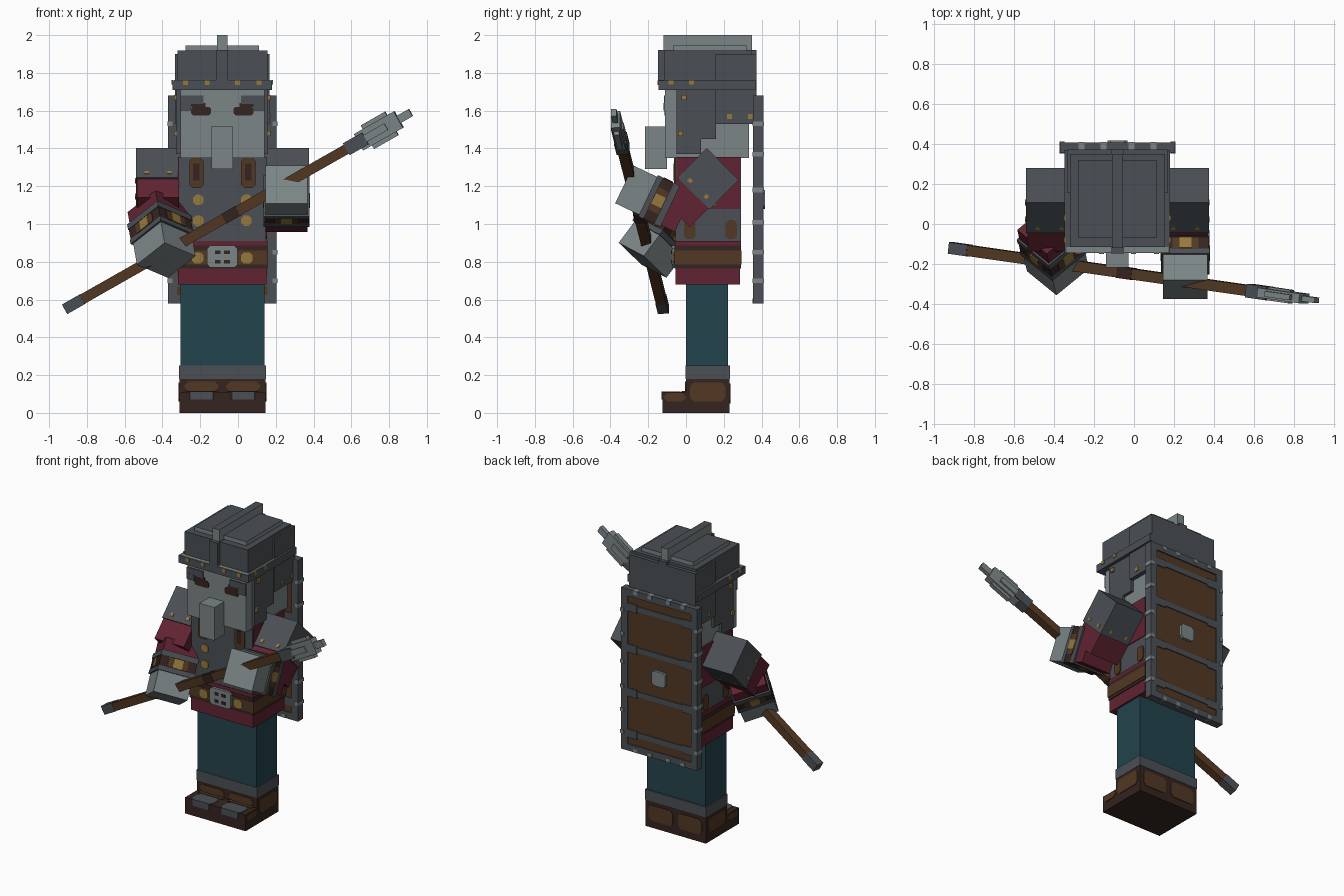
import bpy
import bmesh
from mathutils import Matrix, Vector

default_cube = bpy.data.objects.get("Cube")
if default_cube:
    bpy.data.objects.remove(default_cube, do_unlink=True)


def make_material(name, red, green, blue):
    material = bpy.data.materials.new(name)
    material.use_nodes = True
    material.diffuse_color = (red, green, blue, 1)
    shader = material.node_tree.nodes["Principled BSDF"]
    shader.inputs["Base Color"].default_value = (red, green, blue, 1)
    shader.inputs["Roughness"].default_value = 0.9
    return material


steel = make_material("dark steel", .07, .08, .09)
pale = make_material("pale steel", .2, .235, .24)
maroon = make_material("maroon cloth", .12, .017, .032)
teal = make_material("teal cloth", .017, .056, .075)
brown = make_material("brown leather", .085, .04, .017)
dark = make_material("dark leather", .035, .018, .014)
gold = make_material("gold", .3, .19, .045)

CENTRE = -.083  # the body stands left of the origin
BODY = Matrix.Translation((CENTRE, 0, 0))


def box(name, xs, ys, zs, material, frame=BODY, side_material=None, corner=0, corner_axis=1):
    """Box given by its ranges in a local frame, optionally with cut corners."""
    bm = bmesh.new()
    bmesh.ops.create_cube(bm, size=1)
    for vert in bm.verts:
        vert.co = [r[0] if c < 0 else r[1] for c, r in zip(vert.co, (xs, ys, zs))]
    if corner:
        edges = [e for e in bm.edges
                 if abs((e.verts[0].co - e.verts[1].co).normalized()[corner_axis]) > .9]
        bmesh.ops.bevel(bm, geom=edges, offset=corner, segments=1, affect='EDGES')
    bm.normal_update()
    if side_material:
        for face in bm.faces:
            face.material_index = 0 if abs(face.normal.z) > .5 else 1
    bm.transform(frame)
    mesh = bpy.data.meshes.new(name)
    bm.to_mesh(mesh)
    bm.free()
    mesh.materials.append(material)
    if side_material:
        mesh.materials.append(side_material)
    part = bpy.data.objects.new(name, mesh)
    bpy.context.collection.objects.link(part)
    return part


def block(name, half, ys, zs, material, **options):
    """Box centred on the body."""
    return box(name, (-half, half), ys, zs, material, **options)


def pair(name, xs, ys, zs, material, **options):
    """Box and its mirror image across the body."""
    box("left_" + name, xs, ys, zs, material, **options)
    box("right_" + name, (-xs[1], -xs[0]), ys, zs, material, **options)


def local_frame(origin, x_axis, z_axis):
    z = Vector(z_axis).normalized()
    x = Vector(x_axis)
    x = (x - z * x.dot(z)).normalized()
    rotation = Matrix((x, z.cross(x), z)).transposed().to_4x4()
    return Matrix.Translation(origin) @ rotation


# Boots and legs
block("boots", .228, (0, .23), (0, .18), dark)
block("boot_toes", .228, (-.125, .001), (0, .11), dark)
block("boot_cuffs", .23, (-.003, .232), (.18, .25), steel)
block("legs", .222, (0, .223), (.25, .7), teal)
pair("instep_patch", (.02, .2), (-.005, .01), (.115, .165), brown, corner=.02)
pair("toe_cap", (.03, .19), (-.129, -.03), (.07, .114), steel, corner=.02, corner_axis=2)
pair("toe_patch", (.02, .2), (-.025, .005), (.1, .115), brown)
pair("heel_patch", (.02, .2), (.22, .235), (.05, .155), brown, corner=.02)
pair("ankle_patch", (.225, .233), (.02, .21), (.06, .16), brown, corner=.02, corner_axis=0)
pair("toe_side_patch", (.225, .233), (-.12, 0), (.06, .105), brown, corner=.02, corner_axis=0)

# Torso, skirt and belt
block("skirt", .235, (-.055, .285), (.68, .77), maroon)
block("belt", .24, (-.06, .292), (.765, .885), dark)
block("belt_band", .243, (-.063, .295), (.785, .86), brown)
block("waist_cloth", .238, (-.058, .29), (.885, .91), maroon)
block("breastplate", .23, (-.055, .29), (.91, 1.355), steel)
pair("side_cloth", (.225, .235), (-.05, .285), (1.08, 1.356), maroon)
pair("chest_strap", (.1, .175), (-.063, -.05), (1.19, 1.35), brown, corner=.018)
pair("chest_strap_core", (.12, .155), (-.067, -.05), (1.23, 1.32), dark)
for height in (.99, 1.1):
    pair("chest_button", (.1, .155), (-.062, -.05), (height, height + .055), gold, corner=.015)
for y in (.02, .24):
    pair("side_strap", (.225, .236), (y - .03, y + .03), (.92, 1.02), brown, corner=.015, corner_axis=0)
pair("belt_stud", (.1, .16), (-.068, -.06), (.79, .85), gold, corner=.015)
block("buckle", .08, (-.075, -.05), (.77, .885), pale, corner=.015)
for height in (.8, .85):
    pair("buckle_slot", (.01, .04), (-.079, -.07), (height - .01, height + .01), dark)

# Head and face
block("head", .222, (-.11, .334), (1.35, 1.9), pale)
block("nose", .056, (-.217, -.1), (1.29, 1.515), pale)
pair("eye", (.06, .165), (-.115, -.1), (1.575, 1.62), dark, corner=.01)
pair("brow", (.1, .222), (-.117, -.1), (1.635, 1.68), steel)
pair("brow_corner", (.165, .222), (-.118, -.1), (1.6, 1.64), steel)
pair("eye_shadow", (.09, .165), (-.116, -.1), (1.62, 1.64), dark)

# Helmet
block("helmet_crown", .238, (-.116, .35), (1.74, 1.918), steel)
block("helmet_brim", .264, (-.146, .37), (1.71, 1.76), steel)
block("helmet_brim_front_rim", .255, (-.143, -.116), (1.75, 1.762), pale)
block("helmet_top_plate", .195, (-.07, .32), (1.91, 1.945), steel, side_material=pale)
block("helmet_crest", .027, (-.12, .35), (1.9, 2), steel, side_material=pale)
block("helmet_crest_band", .03, (-.147, .374), (1.74, 1.92), steel)
block("helmet_neck_guard", .25, (.155, .374), (1.53, 1.9), steel)
pair("cheek_guard", (.215, .242), (-.05, .08), (1.37, 1.72), steel)
pair("ear_guard", (.215, .241), (.08, .16), (1.45, 1.72), steel)
for x in (.08, .195):
    pair("brim_rivet", (x - .013, x + .013), (-.15, -.14), (1.735, 1.76), gold)
for y, z in ((-.08, 1.75), (.03, 1.75)):
    pair("brim_side_rivet", (.26, .268), (y - .013, y + .013), (z - .012, z + .012), gold)
for y, z in ((-.01, 1.67), (.23, 1.57), (.34, 1.57), (-.03, 1.48)):
    pair("guard_rivet", (.235, .255), (y - .013, y + .013), (z - .013, z + .013), gold)

# Shield carried on the back
block("shield_planks", .25, (.362, .4), (.62, 1.64), brown)
pair("shield_side_rim", (.24, .288), (.355, .409), (.58, 1.68), steel)
for name, low in (("bottom", .58), ("top", 1.635)):
    block("shield_" + name + "_rim", .245, (.355, .409), (low, low + .045), steel)
for height in (.7, .98, 1.28, 1.56):
    block("shield_bar", .245, (.358, .406), (height - .018, height + .018), steel)
    pair("shield_bar_end", (.17, .24), (.358, .407), (height - .03, height + .025), steel)
for height in (.7, .85, 1.01, 1.18, 1.37, 1.53):
    pair("shield_rim_rivet", (.265, .291), (.352, .412), (height - .012, height + .012), pale)
for x in (.07, .18):
    for z in (.58, 1.655):
        pair("shield_end_rivet", (x - .015, x + .015), (.353, .411), (z, z + .026), pale)
block("shield_boss", .05, (.39, .417), (1.08, 1.18), pale, corner=.015)

# Upper arms, both swung forward
for side, sign in (("left", 1), ("right", -1)):
    arm = local_frame((CENTRE + sign * .34, .194, 1.318), (1, 0, 0), (0, .7, .71))
    box(side + "_shoulder_plate", (-.118, .118), (-.12, .12), (-.22, 0), steel, arm)
    box(side + "_sleeve", (-.111, .111), (-.111, .111), (-.36, -.1), maroon, arm)
    for x in (-.06, .06):
        stud = (x - .011, x + .011)
        box(side + "_shoulder_stud", stud, (-.124, .124), (-.195, -.173), gold, arm)
        box(side + "_shoulder_side_stud", (-.122, .122), stud, (-.195, -.173), gold, arm)

# Forearms and hands, measured back from the knuckles
forearms = (
    ("left", local_frame((.257, -.327, 1.21), (1, 0, 0), (0, .9, -.43))),
    ("right", local_frame((-.38, -.23, .808), (.737, .6, -.315), (-.14, .59, .79))),
)
for side, arm in forearms:
    full, wide, core = (-.111, .111), (-.121, .121), (-.03, .03)
    box(side + "_hand", full, full, (0, .15), pale, arm)
    box(side + "_lower_sleeve", full, full, (.25, .35), maroon, arm)
    box(side + "_cuff_front", wide, wide, (.14, .168), steel, arm)
    box(side + "_cuff_back", wide, wide, (.235, .27), steel, arm)
    box(side + "_cuff_band", (-.118, .118), (-.118, .118), (.16, .24), dark, arm)
    proud = (-.122, .122)
    for name, spread, material, lift in (("strap", .065, brown, 0), ("badge", .03, gold, .002)):
        span = (-spread, spread)
        reach = (proud[0] - lift, proud[1] + lift)
        box(side + "_cuff_" + name, span, reach, (.172, .23), material, arm)
        box(side + "_cuff_side_" + name, reach, span, (.172, .23), material, arm)

# Spear held across the body
butt = Vector((-.915, -.12, .55))
tip = Vector((.915, -.382, 1.59))
length = (tip - butt).length
spear = local_frame(butt, (-.5, 0, .87), tip - butt)


def spear_part(name, start, end, width, depth, material):
    box("spear_" + name, (-width, width), (-depth, depth),
        (start * length, end * length), material, spear)


spear_part("shaft", .02, .85, .027, .027, brown)
spear_part("butt_cap", 0, .05, .029, .029, steel)
spear_part("grip", .46, .5, .029, .029, dark)
spear_part("collar", .815, .87, .036, .034, steel)
spear_part("blade", .85, .965, .05, .024, pale)
spear_part("blade_wings", .875, .945, .072, .014, pale)
spear_part("blade_ridge", .86, .93, .02, .034, pale)
spear_part("point", .96, 1, .022, .014, pale)
